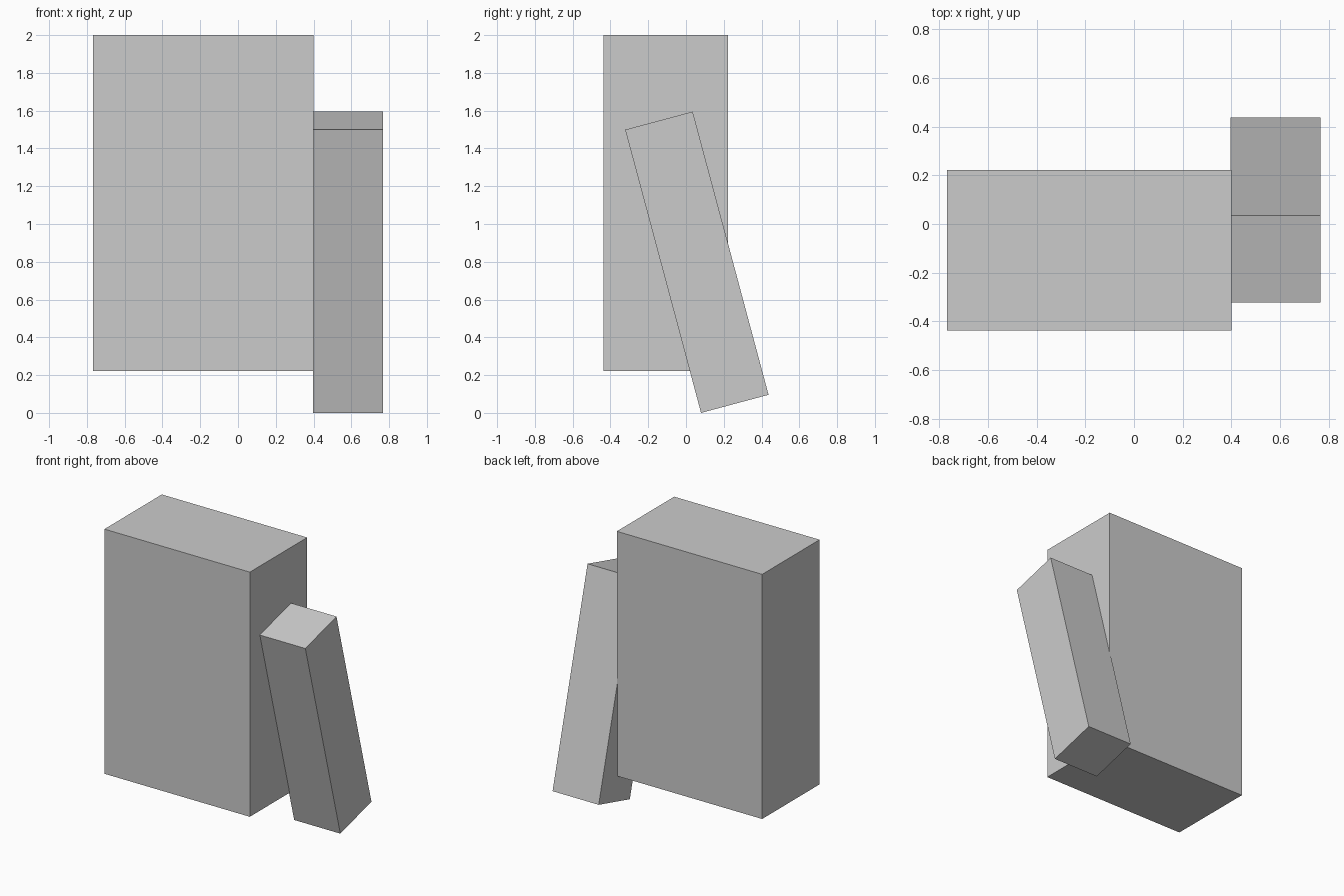
import bpy
from math import radians

if "Cube" in bpy.data.objects:
    bpy.data.objects.remove(bpy.data.objects["Cube"])


def box(name, size, centre, tilt=0.0):
    bpy.ops.mesh.primitive_cube_add(size=1, location=centre, rotation=(radians(tilt), 0, 0))
    ob = bpy.context.object
    ob.name = name
    ob.scale = size
    bpy.ops.object.transform_apply(location=False, rotation=False, scale=True)
    return ob


# Large upright block, raised above the ground
box("main_block", (1.169, 0.659, 1.778), (-0.1835, -0.1075, 1.111))

# Slim bar against the right side, top leaning towards the front
box("leaning_bar", (0.371, 0.37, 1.552), (0.5815, 0.0575, 0.7975), tilt=15)
